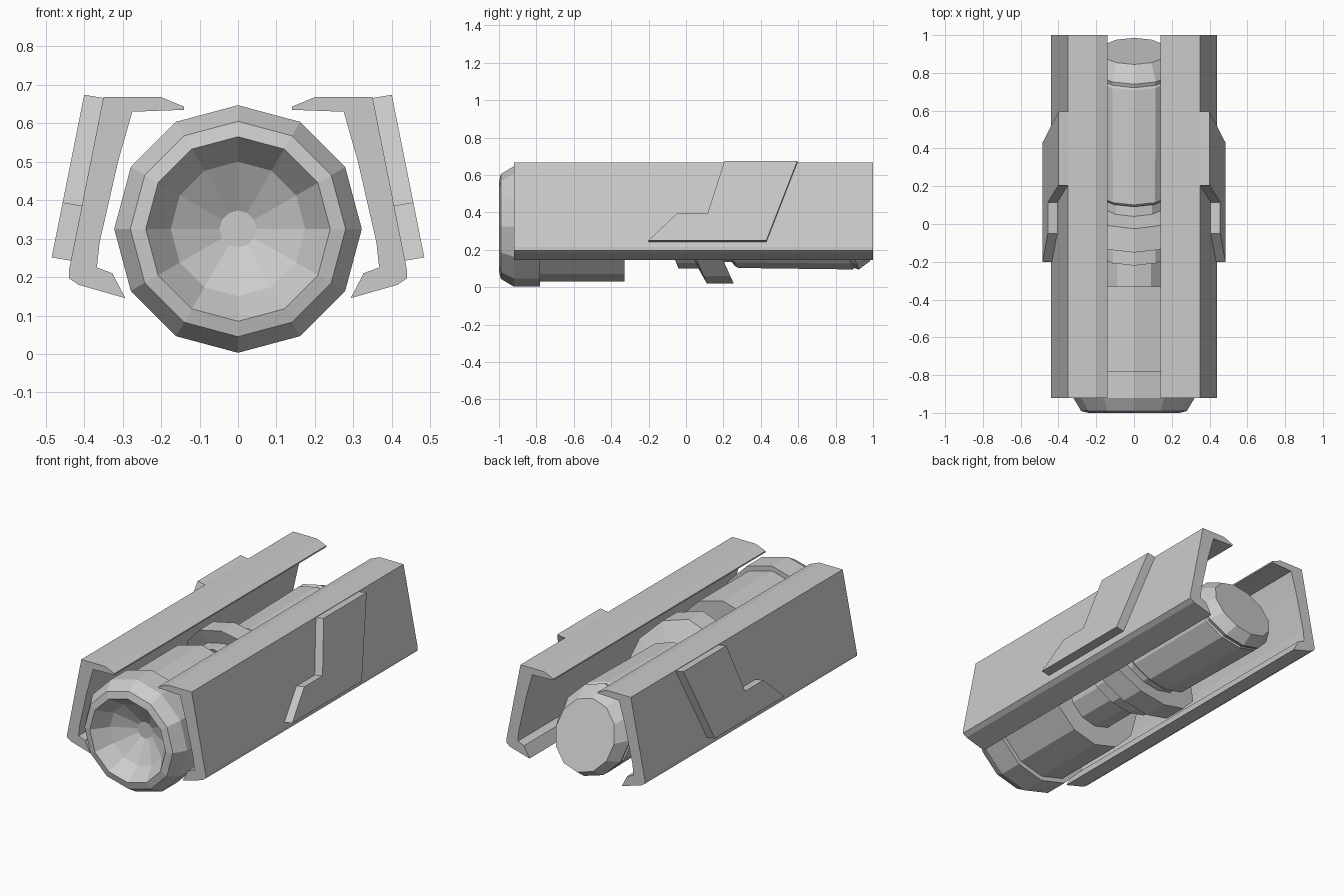
import bpy, bmesh, math

if "Cube" in bpy.data.objects:
    bpy.data.objects.remove(bpy.data.objects["Cube"])

grey = bpy.data.materials.new("plain grey")
grey.diffuse_color = (0.6, 0.6, 0.6, 1)
grey.use_nodes = True
grey.node_tree.nodes["Principled BSDF"].inputs["Base Color"].default_value = grey.diffuse_color
ZC = 0.325     # height of the core axis
SIDES = 12


def finish(name, bm):
    bmesh.ops.recalc_face_normals(bm, faces=bm.faces)
    me = bpy.data.meshes.new(name)
    bm.to_mesh(me)
    bm.free()
    me.materials.append(grey)
    ob = bpy.data.objects.new(name, me)
    bpy.context.collection.objects.link(ob)
    return ob


def lathe(name, profile):
    """Rings (y, radius, slant) around the long axis, capped at both ends."""
    bm = bmesh.new()
    rings = []
    for y, r, s in profile:
        ring = []
        for i in range(SIDES):
            a = 2 * math.pi * i / SIDES
            dz = r * math.cos(a)
            ring.append(bm.verts.new((r * math.sin(a), y - s * dz, ZC + dz)))
        rings.append(ring)
    for a, b in zip(rings, rings[1:]):
        for i in range(SIDES):
            j = (i + 1) % SIDES
            bm.faces.new((a[i], a[j], b[j], b[i]))
    bm.faces.new(rings[0])
    bm.faces.new(rings[-1])
    return finish(name, bm)


def prism(name, start, end):
    """Solid between two matching outlines."""
    bm = bmesh.new()
    a = [bm.verts.new(p) for p in start]
    b = [bm.verts.new(p) for p in end]
    bm.faces.new(a)
    bm.faces.new(b)
    for i in range(len(a)):
        j = (i + 1) % len(a)
        bm.faces.new((a[i], a[j], b[j], b[i]))
    return finish(name, bm)


# Front housing with a recessed dish
lathe("front_housing", [
    (-0.84, 0.048, 0), (-0.91, 0.175, 0), (-1.0, 0.24, 0), (-0.99, 0.28, 0),
    (-0.92, 0.322, 0), (-0.78, 0.322, 0), (-0.78, 0.295, 0),
    (-0.33, 0.295, 0), (-0.33, 0.16, 0)])

# Neck, slanted collar and slanted disc
lathe("slanted_disc", [
    (-0.34, 0.18, 0), (-0.13, 0.18, 0.4), (-0.13, 0.225, 0.4),
    (-0.03, 0.225, 0.43), (-0.02, 0.305, 0.43), (0.115, 0.305, 0.46),
    (0.12, 0.19, 0.42), (0.2, 0.19, 0.4)])

# Rear barrel with a groove and tapered slanted cap
lathe("rear_barrel", [
    (0.17, 0.19, 0.4), (0.175, 0.21, 0.4), (0.19, 0.222, 0.4),
    (0.80, 0.23, 0.4), (0.81, 0.222, 0.4), (0.832, 0.23, 0.4),
    (0.915, 0.185, 0.38)])

# Side rail cross-section (x, z)
RAIL = [(0.14, 0.635), (0.14, 0.643), (0.20, 0.668), (0.35, 0.668),
        (0.44, 0.215), (0.44, 0.197), (0.415, 0.18), (0.293, 0.145),
        (0.327, 0.21), (0.367, 0.225), (0.36, 0.29), (0.312, 0.50),
        (0.275, 0.63)]

# Raised side plate outline (y, z)
PLATE = [(0.205, 0.67), (0.595, 0.67), (0.43, 0.247), (-0.20, 0.247),
         (-0.05, 0.39), (0.115, 0.39)]

for side, sx in (("right", 1), ("left", -1)):
    prism(side + "_rail", [(sx * x, -0.92, z) for x, z in RAIL],
          [(sx * x, 1.0, z) for x, z in RAIL])

    def plate_x(z, off):
        return sx * (0.35 + off + (0.67 - z) * 0.2)
    prism(side + "_plate", [(plate_x(z, -0.01), y, z - 0.006) for y, z in PLATE],
          [(plate_x(z, 0.05), y, z + 0.004) for y, z in PLATE])
